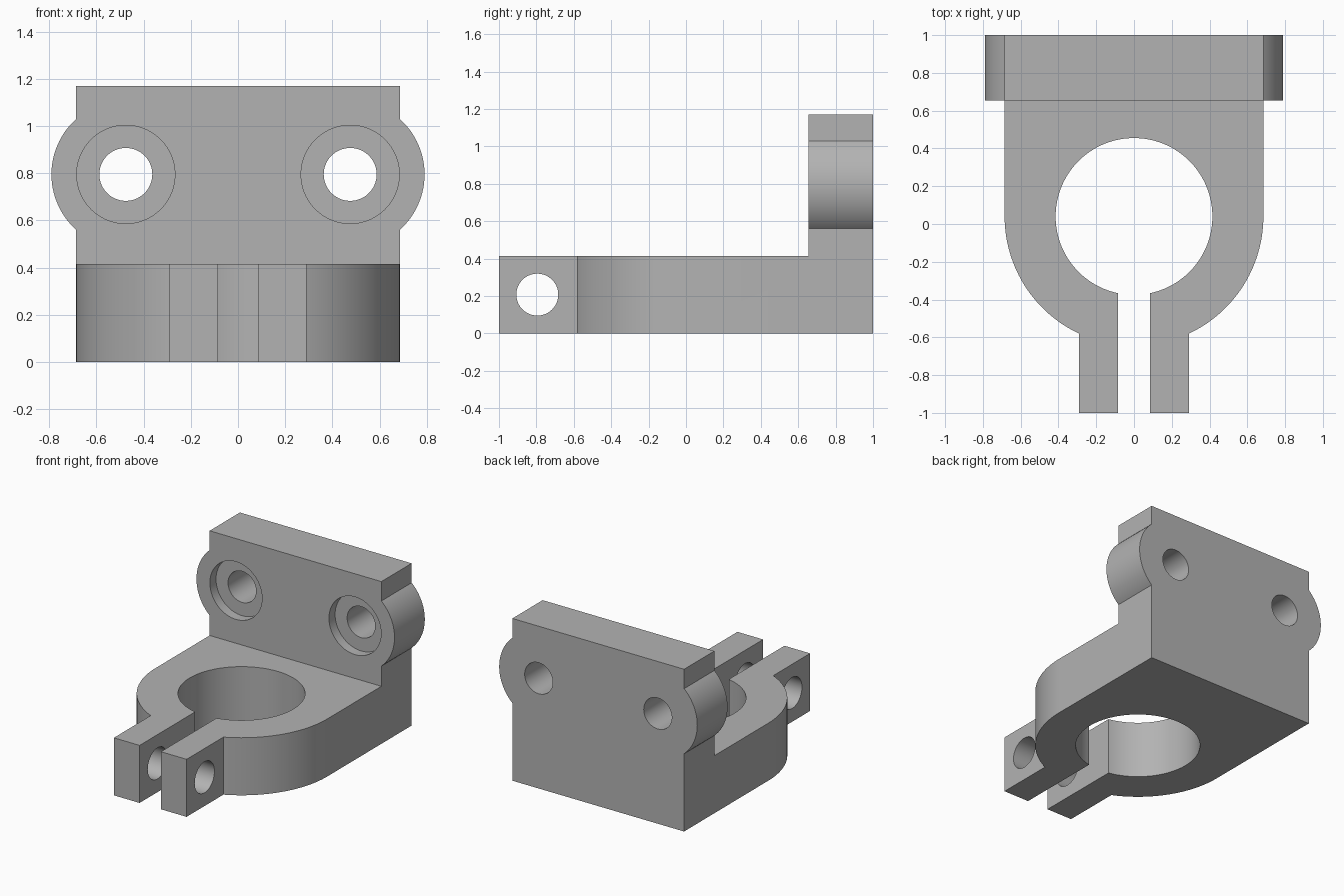
import bpy, bmesh
from math import asin, acos, cos, sin, pi, radians
from mathutils import Matrix, Vector

default = bpy.data.objects.get("Cube")
if default:
    bpy.data.objects.remove(default, do_unlink=True)

# Main dimensions
HALF_W, BASE_H, PLATE_H = 0.685, 0.415, 1.17
PLATE_Y = 0.655                      # front face of the upright plate
RING_Y, BORE_R = 0.04, 0.415         # clamp ring centre and bore
SLOT, TAB = 0.085, 0.29              # inner and outer x of each clamp tab
EAR_X, EAR_Z, EAR_R = 0.475, 0.795, 0.315

grey = bpy.data.materials.new("plain grey")
grey.use_nodes = True
colour = (0.45, 0.45, 0.45, 1)
grey.diffuse_color = colour
grey.node_tree.nodes["Principled BSDF"].inputs["Base Color"].default_value = colour


def arc(cx, cy, r, start, end, steps=48):
    step = (end - start) / steps
    return [(cx + r * cos(start + i * step), cy + r * sin(start + i * step))
            for i in range(steps + 1)]


def mirrored(half):
    return half + [(-x, y) for x, y in reversed(half) if abs(x) > 1e-5]


def finish(name, bm):
    bmesh.ops.recalc_face_normals(bm, faces=bm.faces)
    mesh = bpy.data.meshes.new(name)
    bm.to_mesh(mesh)
    bm.free()
    mesh.materials.append(grey)
    obj = bpy.data.objects.new(name, mesh)
    bpy.context.collection.objects.link(obj)
    return obj


def extrude(name, points, place, direction):
    bm = bmesh.new()
    face = bm.faces.new([bm.verts.new(place(a, b)) for a, b in points])
    result = bmesh.ops.extrude_face_region(bm, geom=[face], use_keep_orig=True)
    verts = [g for g in result["geom"] if isinstance(g, bmesh.types.BMVert)]
    bmesh.ops.translate(bm, verts=verts, vec=direction)
    return finish(name, bm)


def cylinder(name, centre, radius, depth, axis):
    turn = Matrix.Rotation(pi / 2, 4, "Y" if axis == "X" else "X")
    bm = bmesh.new()
    bmesh.ops.create_cone(bm, cap_ends=True, segments=96, radius1=radius,
                          radius2=radius, depth=depth,
                          matrix=Matrix.Translation(centre) @ turn)
    obj = finish(name, bm)
    obj.hide_render = True
    return obj


def combine(target, other, operation):
    mod = target.modifiers.new(other.name, "BOOLEAN")
    mod.operation, mod.solver, mod.object = operation, "EXACT", other
    bpy.context.view_layer.objects.active = target
    bpy.ops.object.modifier_apply(modifier=mod.name)
    bpy.data.objects.remove(other, do_unlink=True)


# Split clamp ring with two tabs, drawn in plan
half = [(HALF_W, 1)]
half += arc(0, RING_Y, HALF_W, 0, -acos(TAB / HALF_W))
half += [(TAB, -1), (SLOT, -1)]
half += arc(0, RING_Y, BORE_R, -acos(SLOT / BORE_R), pi / 2, 64)
bracket = extrude("clamp_bracket", mirrored(half),
                  lambda x, y: (x, y, 0), Vector((0, 0, BASE_H)))

# Upright plate with rounded ears, drawn from the front
spread = acos((HALF_W - EAR_X) / EAR_R)
half = [(HALF_W, 0)] + arc(EAR_X, EAR_Z, EAR_R, -spread, spread) + [(HALF_W, PLATE_H)]
plate = extrude("mounting_plate", mirrored(half),
                lambda x, z: (x, PLATE_Y, z), Vector((0, 1 - PLATE_Y, 0)))
combine(bracket, plate, "UNION")

# Counterbored mounting holes
for side in (-1, 1):
    combine(bracket, cylinder("screw_hole", (side * EAR_X, 0.8, EAR_Z), 0.112, 1, "Y"),
            "DIFFERENCE")
    combine(bracket, cylinder("counterbore", (side * EAR_X, PLATE_Y, EAR_Z), 0.208, 0.14, "Y"),
            "DIFFERENCE")

# Pinch bolt hole through both tabs
combine(bracket, cylinder("pinch_hole", (0, -0.795, BASE_H / 2), 0.112, 1, "X"),
        "DIFFERENCE")

# Merge leftover flat seams, then shade the curves smoothly
bm = bmesh.new()
bm.from_mesh(bracket.data)
bmesh.ops.remove_doubles(bm, verts=bm.verts, dist=1e-5)
bmesh.ops.dissolve_limit(bm, angle_limit=radians(0.2), verts=bm.verts, edges=bm.edges)
bm.to_mesh(bracket.data)
bm.free()
bpy.ops.object.select_all(action="DESELECT")
bracket.select_set(True)
bpy.context.view_layer.objects.active = bracket
bpy.ops.object.shade_smooth_by_angle(angle=radians(30))
